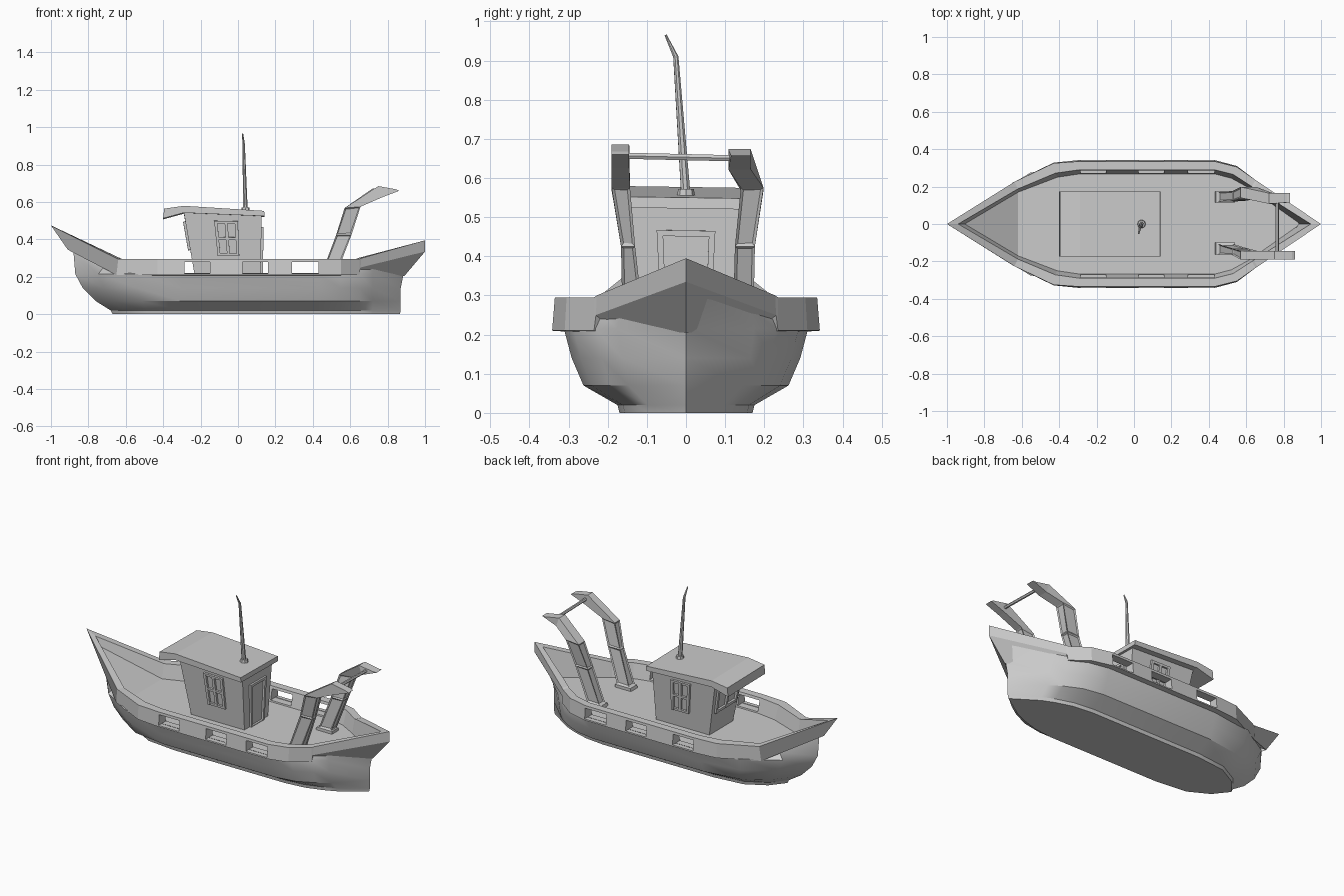
import bpy, bmesh, math
from mathutils import Vector

if "Cube" in bpy.data.objects:
    bpy.data.objects.remove(bpy.data.objects["Cube"])


def make(name, verts, faces):
    bm = bmesh.new()
    vs = [bm.verts.new(v) for v in verts]
    for f in faces:
        bm.faces.new([vs[i] for i in f])
    bmesh.ops.recalc_face_normals(bm, faces=bm.faces)
    me = bpy.data.meshes.new(name)
    bm.to_mesh(me)
    bm.free()
    ob = bpy.data.objects.new(name, me)
    bpy.context.collection.objects.link(ob)
    return ob


def loft(rings, cap=True, loop=False):
    n = len(rings[0])
    verts = [p for r in rings for p in r]
    m = len(rings)
    faces = []
    for k in range(m if loop else m - 1):
        a, b = k * n, ((k + 1) % m) * n
        faces += [(a + i, a + (i + 1) % n, b + (i + 1) % n, b + i) for i in range(n)]
    if cap and not loop:
        faces += [tuple(range(n)), tuple(range((m - 1) * n, m * n))]
    return verts, faces


def mirror_ring(xs, ys, zs):
    half = list(zip(xs, ys, zs))
    return half + [(x, -y, z) for x, y, z in reversed(half[1:-1])]


# Hull: stacked waterlines, pointed at both ends
fac = [0, .5, .88, 1, 1, .92, .74, .56, 0]
rings = []
for z, bow, stern, hw in [(0, -.67, .865, .17), (.02, -.68, .87, .175), (.07, -.76, .87, .262),
                          (.14, -.83, .87, .292), (.215, -.87, .885, .312)]:
    xs = [bow, bow * .72 - .12, bow * .35 - .25, -.3, .43, .55, .65, .72, stern]
    rings.append(mirror_ring(xs, [f * hw for f in fac], [z] * 9))
rings.append(mirror_ring([-.88, -.72, -.52, -.3, .43, .55, .65, .72, .96],
                         [0, .145, .255, .315, .315, .285, .215, .165, 0],
                         [.335, .25, .22, .22, .22, .22, .25, .265, .325]))
v, f = loft(rings)
f.pop()
hull = make("hull", v, f)
bpy.context.view_layer.objects.active = hull
hull.select_set(True)
bpy.ops.object.shade_smooth_by_angle(angle=math.radians(32))

# Bulwark: thick band round the hull, raised at bow and stern
flat = [.295] * 5
top_out = mirror_ring([-1, -.64, -.43, -.29, .43, .55, .65, .66, 1],
                      [0, .225, .325, .335, .335, .305, .235, .228, 0],
                      [.475] + flat + [.295, .3, .395])
bot_out = mirror_ring([-.91, -.65, -.43, -.29, .43, .55, .65, .655, 1],
                      [0, .22, .328, .342, .342, .31, .235, .23, 0],
                      [.345] + [.21] * 6 + [.25, .335])
top_in = mirror_ring([-.94, -.62, -.42, -.29, .43, .53, .63, .64, .945],
                     [0, .188, .272, .29, .29, .265, .2, .193, 0],
                     [.445] + flat + [.295, .3, .38])
in_bot = mirror_ring([-.905, -.62, -.41, -.29, .43, .52, .62, .63, .89],
                     [0, .17, .25, .268, .268, .245, .19, .183, 0], [.385] + [.205] * 8)
bulwark = make("bulwark", *loft([bot_out, top_out, top_in, in_bot], loop=True))

# Openings through both sides of the bulwark
for i, (a, b) in enumerate([(-.285, -.15), (.025, .16), (.29, .43)]):
    box = [[(x, y, z) for x, y in ((a, -.5), (b, -.5), (b, .5), (a, .5))] for z in (.218, .28)]
    cut = make("opening_cutter_%d" % i, *loft(box))
    cut.hide_render = True
    cut.hide_set(True)
    mod = bulwark.modifiers.new("opening", 'BOOLEAN')
    mod.object = cut
    mod.operation = 'DIFFERENCE'
    mod.solver = 'EXACT'

# Deck: flat amidships, ramped up to the bow
make("deck", [(x, y, z + .006) for x, y, z in in_bot], [tuple(range(1, 16)), (0, 1, 15)])

# Cabin, flaring outward to the roof
base = [(-.23, -.11, .2), (.12, -.11, .2), (.12, .11, .2), (-.23, .11, .2)]
top = [(-.29, -.14, .545), (.127, -.14, .535), (.127, .14, .53), (-.29, .14, .54)]
make("cabin", *loft([base, top]))

# Roof with a drooping front brim
prof = [(-.4, .51), (-.395, .562), (-.29, .577), (.14, .55), (.142, .522), (-.29, .54)]
make("cabin_roof", *loft([[(x, y, z - .015 * y) for x, z in prof] for y in (-.175, .175)]))


def wall_bar(wall, u0, u1, v0, v1, name, depth=.012):
    """Thin slab lying on cabin wall number `wall`, in wall coordinates."""
    j = (wall + 1) % 4
    a, b, c, d = (Vector(p) for p in (base[wall], base[j], top[j], top[wall]))
    n = (b - a).cross(d - a).normalized()
    pts = [a.lerp(b, u).lerp(d.lerp(c, u), w) for u, w in ((u0, v0), (u1, v0), (u1, v1), (u0, v1))]
    make(name, *loft([[p - n * .004 for p in pts], [p + n * depth for p in pts]]))


def frame(wall, u0, u1, v0, v1, name, cols, rows, tu, tv):
    for k in range(cols + 1):
        u = u0 + (u1 - u0 - tu) * k / cols
        wall_bar(wall, u, u + tu, v0, v1, name)
    for k in range(rows + 1):
        w = v0 + (v1 - v0 - tv) * k / rows
        wall_bar(wall, u0, u1, w, w + tv, name, .011)


# Windows and door: walls are -y side, back, +y side, front
frame(0, .38, .69, .33, .88, "side_window_frame", 2, 2, .04, .04)
frame(2, .31, .62, .33, .88, "side_window_frame", 2, 2, .04, .04)
frame(3, .1, .9, .42, .86, "front_window_frame", 2, 1, .06, .05)
frame(1, .22, .78, .0, .8, "door_frame", 1, 1, .06, .045)


def rod(name, pts, radii, sides=8):
    rs = []
    for i, p in enumerate(pts):
        d = Vector(pts[min(i + 1, len(pts) - 1)]) - Vector(pts[max(i - 1, 0)])
        q = d.to_track_quat('Z', 'Y')
        rs.append([Vector(p) + q @ Vector((radii[i] * math.cos(2 * math.pi * k / sides),
                                           radii[i] * math.sin(2 * math.pi * k / sides), 0))
                   for k in range(sides)])
    return make(name, *loft(rs))


# Bent mast with collar
rod("mast", [(.04, 0, .55), (.03, -.026, .91), (.025, -.052, .965)], [.013, .007, .003])
rod("mast_collar", [(.04, 0, .55), (.04, 0, .572)], [.024, .02])

# Stern gantry arms: (rear point, front point) pairs along a bent path
path = [((.43, .2), (.54, .2)), ((.438, .228), (.54, .228)), ((.452, .23), (.532, .23)),
        ((.525, .425), (.607, .425)), ((.57, .568), (.655, .575)),
        ((.75, .685), (.77, .625)), ((.845, .668), (.862, .66))]


def arm(name, ys, shift):
    rs = []
    for i, (((xa, za), (xb, zb)), (y0, y1)) in enumerate(zip(path, ys)):
        s = shift if i > 4 else 0
        rs.append([(xa - s, y0, za - s * .4), (xb - s, y0, zb - s * .1),
                   (xb - s, y1, zb - s * .1), (xa - s, y1, za - s * .4)])
    ob = make(name, *loft(rs))
    # Recessed panels in the straight lengths
    bm = bmesh.new()
    bm.from_mesh(ob.data)
    bm.faces.ensure_lookup_table()
    bmesh.ops.inset_individual(bm, faces=bm.faces[8:16], thickness=.01, depth=-.005)
    bm.to_mesh(ob.data)
    bm.free()


arm("gantry_arm_right", [(-.163, -.1), (-.163, -.1), (-.162, -.108), (-.166, -.13),
                         (-.19, -.143), (-.19, -.145), (-.19, -.145)], 0)
arm("gantry_arm_left", [(.115, .175), (.115, .175), (.12, .172), (.125, .176),
                        (.14, .198), (.108, .165), (.115, .165)], .028)
rod("gantry_crossbar", [(.765, -.165, .657), (.765, .14, .65)], [.009, .009], 6)
